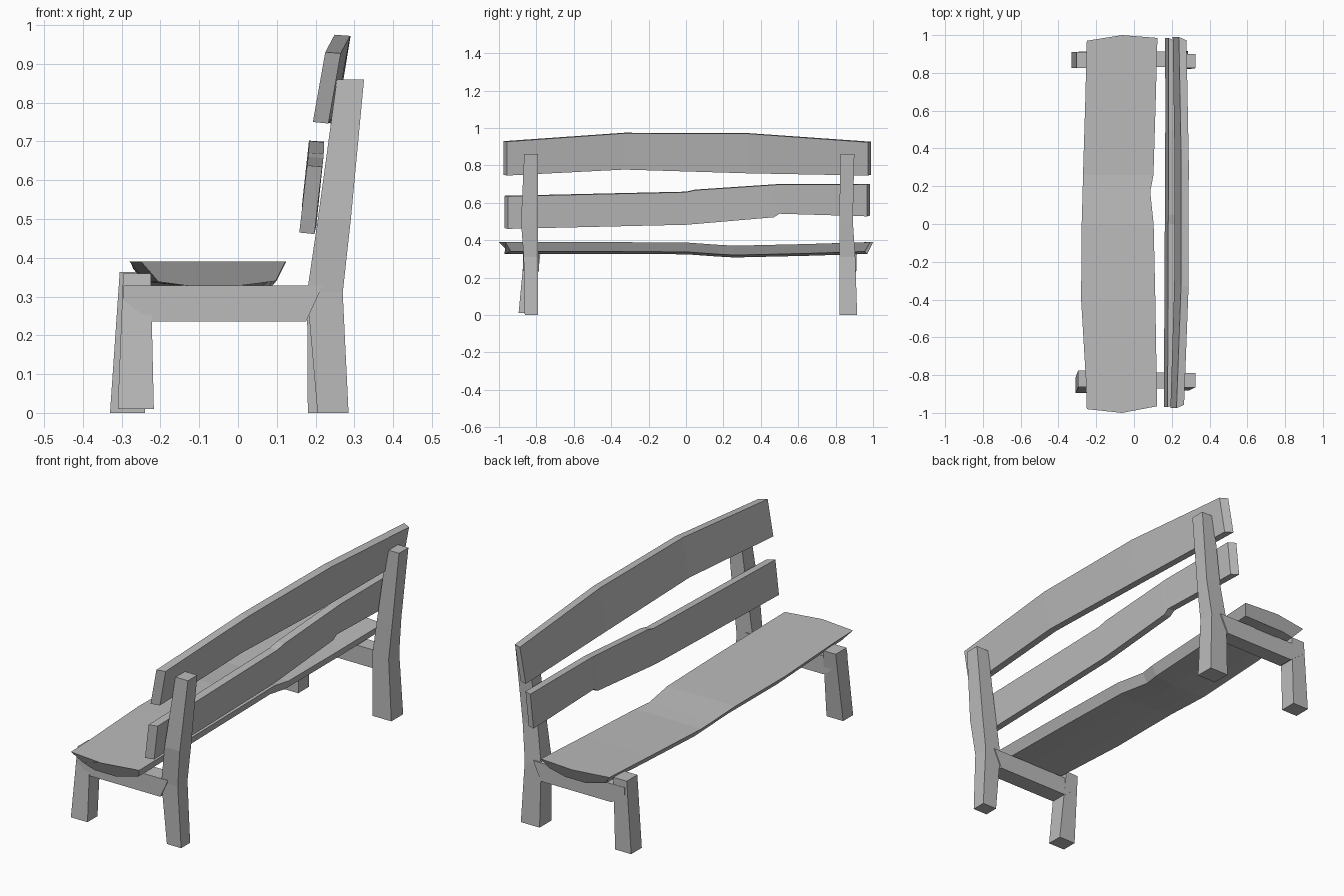
import bpy, bmesh

wood = bpy.data.materials.new("grey wood")
wood.diffuse_color = (0.5, 0.5, 0.5, 1)


def loft(name, rings):
    """Skin a row of equal-sized point rings and cap both ends."""
    bm = bmesh.new()
    vs = [[bm.verts.new(p) for p in r] for r in rings]
    n = len(vs[0])
    for a, b in zip(vs, vs[1:]):
        for i in range(n):
            j = (i + 1) % n
            bm.faces.new((a[i], a[j], b[j], b[i]))
    bm.faces.new(vs[0])
    bm.faces.new(vs[-1])
    bmesh.ops.recalc_face_normals(bm, faces=bm.faces)
    me = bpy.data.meshes.new(name)
    bm.to_mesh(me)
    bm.free()
    me.materials.append(wood)
    ob = bpy.data.objects.new(name, me)
    bpy.context.collection.objects.link(ob)


def leg(name, rows):
    # rows: x0, x1, y0, y1, z
    loft(name, [[(x0, y0, z), (x1, y0, z), (x1, y1, z), (x0, y1, z)]
                for x0, x1, y0, y1, z in rows])


def slat(name, rows, thick):
    # rows: y, bottom z, bottom x, top z, top x; back face a little shorter
    rings = []
    for y, zb, xb, zt, xt in rows:
        yb = y * 0.982 if abs(y) > 0.9 else y
        rings.append([(xb, y, zb), (xt, y, zt),
                      (xt + thick, yb, zt - 0.003), (xb + thick, yb, zb - 0.004)])
    loft(name, rings)


# Seat: rough-edged plank with sides sloping in to a shallow rounded underside
rows = [  # y left, y middle, y right, x left, x right, top z
    (-0.98, -1.0, -0.965, -0.25, 0.122, 0.39),
    (-0.82, -0.82, -0.82, -0.255, 0.12, 0.39),
    (-0.40, -0.40, -0.40, -0.28, 0.113, 0.39),
    (0.00, 0.00, 0.00, -0.277, 0.104, 0.388),
    (0.17, 0.17, 0.17, -0.272, 0.086, 0.376),
    (0.26, 0.26, 0.26, -0.27, 0.103, 0.371),
    (0.65, 0.65, 0.65, -0.258, 0.115, 0.38),
    (0.97, 1.0, 0.985, -0.25, 0.124, 0.39),
]
rings = []
for yl, ym, yr, xl, xr, z in rows:
    s = 0.97 if abs(yl) > 0.9 else 1
    xm = (xl + xr) / 2
    rings.append([(xl, yl, z), (xm, ym, z), (xr, yr, z),
                  (xr - 0.025, yr * s, z - 0.05), (xm + 0.06, ym * s, z - 0.063),
                  (xm - 0.06, ym * s, z - 0.063), (xl + 0.045, yl * s, z - 0.052)])
loft("seat", rings)

# Back slats, bowed and uneven
slat("upper_back_slat", [
    (-0.975, 0.750, 0.193, 0.930, 0.225),
    (-0.33, 0.782, 0.213, 0.975, 0.249),
    (0.33, 0.762, 0.215, 0.973, 0.250),
    (0.99, 0.750, 0.205, 0.927, 0.238)], 0.040)
slat("lower_back_slat", [
    (-0.97, 0.465, 0.158, 0.638, 0.178),
    (0.00, 0.487, 0.163, 0.660, 0.181),
    (0.05, 0.491, 0.163, 0.671, 0.182),
    (0.47, 0.527, 0.165, 0.699, 0.183),
    (0.50, 0.546, 0.166, 0.701, 0.183),
    (0.985, 0.532, 0.165, 0.702, 0.183)], 0.039)

# Back legs, kinked at rail height
leg("back_leg_near", [
    (0.205, 0.285, -0.862, -0.79, 0),
    (0.178, 0.270, -0.868, -0.79, 0.31),
    (0.206, 0.291, -0.882, -0.79, 0.50),
    (0.255, 0.325, -0.865, -0.79, 0.86)])
leg("back_leg_far", [
    (0.18, 0.285, 0.820, 0.915, 0),
    (0.178, 0.270, 0.820, 0.905, 0.31),
    (0.206, 0.291, 0.820, 0.892, 0.50),
    (0.255, 0.325, 0.825, 0.900, 0.86)])

# Front legs, splayed
leg("front_leg_near", [
    (-0.31, -0.217, -0.895, -0.815, 0.01),
    (-0.296, -0.225, -0.862, -0.775, 0.36)])
leg("front_leg_far", [
    (-0.33, -0.24, 0.825, 0.91, 0),
    (-0.305, -0.23, 0.825, 0.91, 0.363)])

# Side rails under the seat, mitred into the legs
profile = [(-0.295, 0.328), (0.218, 0.328), (0.175, 0.235),
           (-0.222, 0.235), (-0.295, 0.29)]
for side, y0, y1 in (("near", -0.872, -0.785), ("far", 0.832, 0.912)):
    loft("side_rail_" + side, [[(x, y, z) for x, z in profile] for y in (y0, y1)])
